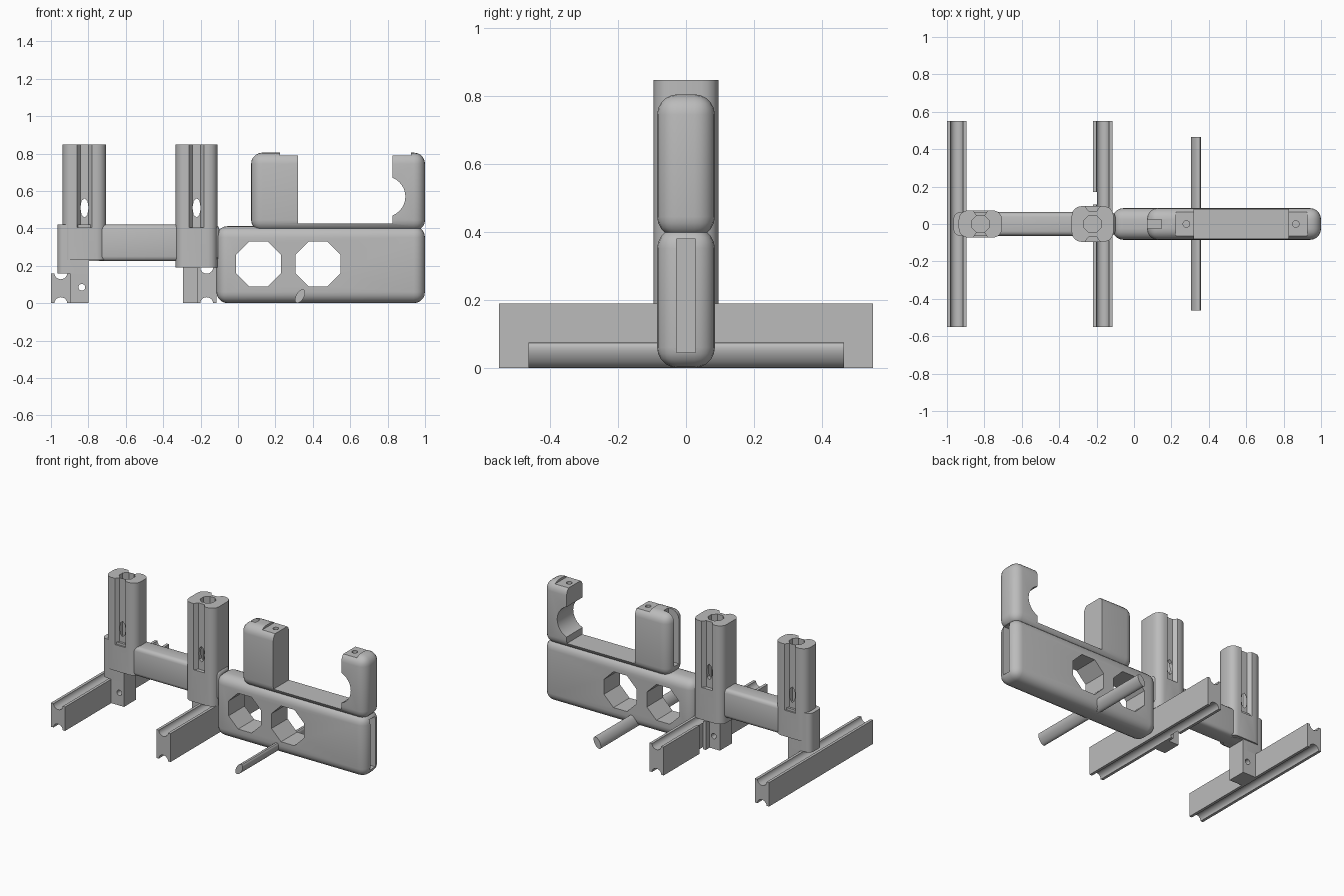
import bpy, bmesh, math
from mathutils import Vector

if "Cube" in bpy.data.objects:
    bpy.data.objects.remove(bpy.data.objects["Cube"], do_unlink=True)

grey = bpy.data.materials.new("plain_grey")
grey.use_nodes = True
GREY = (0.5, 0.5, 0.5, 1)
grey.diffuse_color = GREY
grey.node_tree.nodes["Principled BSDF"].inputs["Base Color"].default_value = GREY


def activate(ob):
    bpy.ops.object.select_all(action='DESELECT')
    ob.select_set(True)
    bpy.context.view_layer.objects.active = ob


def apply(ob, mod):
    activate(ob)
    bpy.ops.object.modifier_apply(modifier=mod.name)


def prism(name, pts, axis, lo, hi):
    """Extrude a 2D outline along an axis (x: yz outline, y: xz, z: xy)."""
    place = {'x': lambda a, b, h: (h, a, b), 'y': lambda a, b, h: (a, h, b),
             'z': lambda a, b, h: (a, b, h)}[axis]
    bm = bmesh.new()
    face = bm.faces.new([bm.verts.new(place(a, b, lo)) for a, b in pts])
    top = bmesh.ops.extrude_face_region(bm, geom=[face])
    verts = [v for v in top["geom"] if isinstance(v, bmesh.types.BMVert)]
    bmesh.ops.translate(bm, verts=verts, vec=Vector(place(0, 0, hi - lo)))
    bmesh.ops.recalc_face_normals(bm, faces=bm.faces)
    me = bpy.data.meshes.new(name)
    bm.to_mesh(me)
    bm.free()
    ob = bpy.data.objects.new(name, me)
    bpy.context.collection.objects.link(ob)
    me.materials.append(grey)
    return ob


def box(name, x0, x1, y0, y1, z0, z1):
    return prism(name, [(x0, y0), (x1, y0), (x1, y1), (x0, y1)], 'z', z0, z1)


def ring(a, b, ra, rb, n, turn=0.0):
    return [(a + ra * math.cos(2 * math.pi * (i + turn) / n),
             b + rb * math.sin(2 * math.pi * (i + turn) / n)) for i in range(n)]


def rounded(x0, x1, y0, y1, r, n=4):
    """Rectangle outline with rounded corners."""
    pts = []
    for k, (cx, cy) in enumerate([(x1 - r, y1 - r), (x0 + r, y1 - r), (x0 + r, y0 + r), (x1 - r, y0 + r)]):
        for i in range(n + 1):
            t = math.pi / 2 * (k + i / n)
            pts.append((cx + r * math.cos(t), cy + r * math.sin(t)))
    return pts


def bevel(ob, width, segments=5):
    mod = ob.modifiers.new("round", 'BEVEL')
    mod.width, mod.segments = width, segments
    mod.limit_method = 'ANGLE'
    apply(ob, mod)


def boolean(ob, others, operation='DIFFERENCE'):
    for other in others:
        mod = ob.modifiers.new("bool", 'BOOLEAN')
        mod.operation, mod.solver, mod.object = operation, 'EXACT', other
        apply(ob, mod)
        bpy.data.objects.remove(other, do_unlink=True)


def finish(ob):
    activate(ob)
    bpy.ops.object.shade_smooth_by_angle(angle=math.radians(30))


# Lower slab with two octagonal windows and a slot in its end
slab = box("lower_slab", -0.115, 1, -0.085, 0.085, 0, 0.412)
bevel(slab, 0.06)
boolean(slab, [prism("cutter", ring(x, 0.21, 0.13, 0.13, 8, 0.5), 'y', -0.2, 0.2) for x in (0.11, 0.428)])
boolean(slab, [box("cutter", 0.95, 1.1, -0.028, 0.028, 0.045, 0.38)])
finish(slab)

# Upper slab cut into a block and a hooked end
upper = box("upper_block_and_hook", 0.07, 1, -0.085, 0.085, 0.385, 0.805)
bevel(upper, 0.06)
boolean(upper, [
    box("cutter", 0.32, 0.825, -0.2, 0.2, 0.425, 1),
    box("cutter", 0.225, 0.925, -0.2, 0.2, 0.79, 0.9),
    prism("cutter", ring(0.787, 0.57, 0.108, 0.108, 32), 'y', -0.2, 0.2),
    box("cutter", 0, 0.148, -0.025, 0.025, 0.45, 0.9),
    prism("cutter", ring(0.28, 0, 0.018, 0.018, 16), 'z', 0.7, 0.9),
    prism("cutter", ring(0.865, 0, 0.018, 0.018, 16), 'z', 0.7, 0.9)])
finish(upper)

# Beam joining the posts, rounded along its top
beam = box("beam", -0.85, -0.1, -0.063, 0.063, 0.225, 0.42)
bevel(beam, 0.025, 3)
finish(beam)
shoulder = prism("beam_end", rounded(-0.965, -0.73, -0.063, 0.063, 0.035), 'z', 0.16, 0.421)
boolean(shoulder, [box("cutter", -0.8, -0.7, -0.2, 0.2, 0.1, 0.225)])
finish(shoulder)

# Legs
leg = box("right_leg", -0.9, -0.8, -0.063, 0.063, 0, 0.3)
boolean(leg, [prism("cutter", ring(-0.835, 0.085, 0.018, 0.018, 16), 'y', -0.2, 0.2)])
finish(leg)
leg = box("middle_leg", -0.295, -0.2, -0.063, 0.063, 0, 0.3)
boolean(leg, [prism("cutter", ring(-0.25, 0.085, 0.018, 0.018, 16), 'y', 0.01, 0.2)])
finish(leg)


# Hollow posts with tapered grooves and a cross hole
def post(name, x0, x1, depth, bottom):
    cx = (x0 + x1) / 2
    ob = prism(name, rounded(x0, x1, -depth, depth, 0.05), 'z', bottom, 0.848)
    cuts = [prism("cutter", ring(cx, 0, 0.05, 0.05, 8, 0.5), 'z', 0.43, 1),
            prism("cutter", ring(cx, 0.51, 0.022, 0.052, 8), 'y', -0.2, 0.2)]
    for s in (-1, 1):
        outer, inner = s * (depth + 0.01), s * (depth - 0.025)
        groove = [(cx - 0.048, outer), (cx + 0.048, outer), (cx + 0.022, inner), (cx - 0.022, inner)]
        cuts.append(prism("cutter", groove, 'z', 0.405, 1))
    boolean(ob, cuts)
    finish(ob)


post("right_post", -0.937, -0.705, 0.073, 0.23)
post("middle_post", -0.333, -0.11, 0.095, 0.19)


# Long cross rails with rounded channels above and below
def rail(name, x0, top):
    x1, cx = x0 + 0.105, x0 + 0.0525
    ob = box(name, x0, x1, -0.55, 0.55, 0, top)
    boolean(ob, [prism("cutter", ring(cx, z, 0.034, 0.032, 20), 'y', -1, 1) for z in (0, top)])
    return ob


finish(rail("right_rail", -1, 0.16))
middle = rail("middle_rail", -0.22, 0.19)
boolean(middle, [box("cutter", -0.25, -0.198, 0.105, 0.172, -0.1, 0.3)])
finish(middle)

# Thin tilted spoke through the slab
tilt = math.radians(60)
lens = [(0.332 + a * math.cos(tilt) - b * math.sin(tilt), 0.038 + a * math.sin(tilt) + b * math.cos(tilt))
        for a, b in ring(0, 0, 0.041, 0.021, 20)]
finish(prism("spoke", lens, 'y', -0.463, 0.465))
